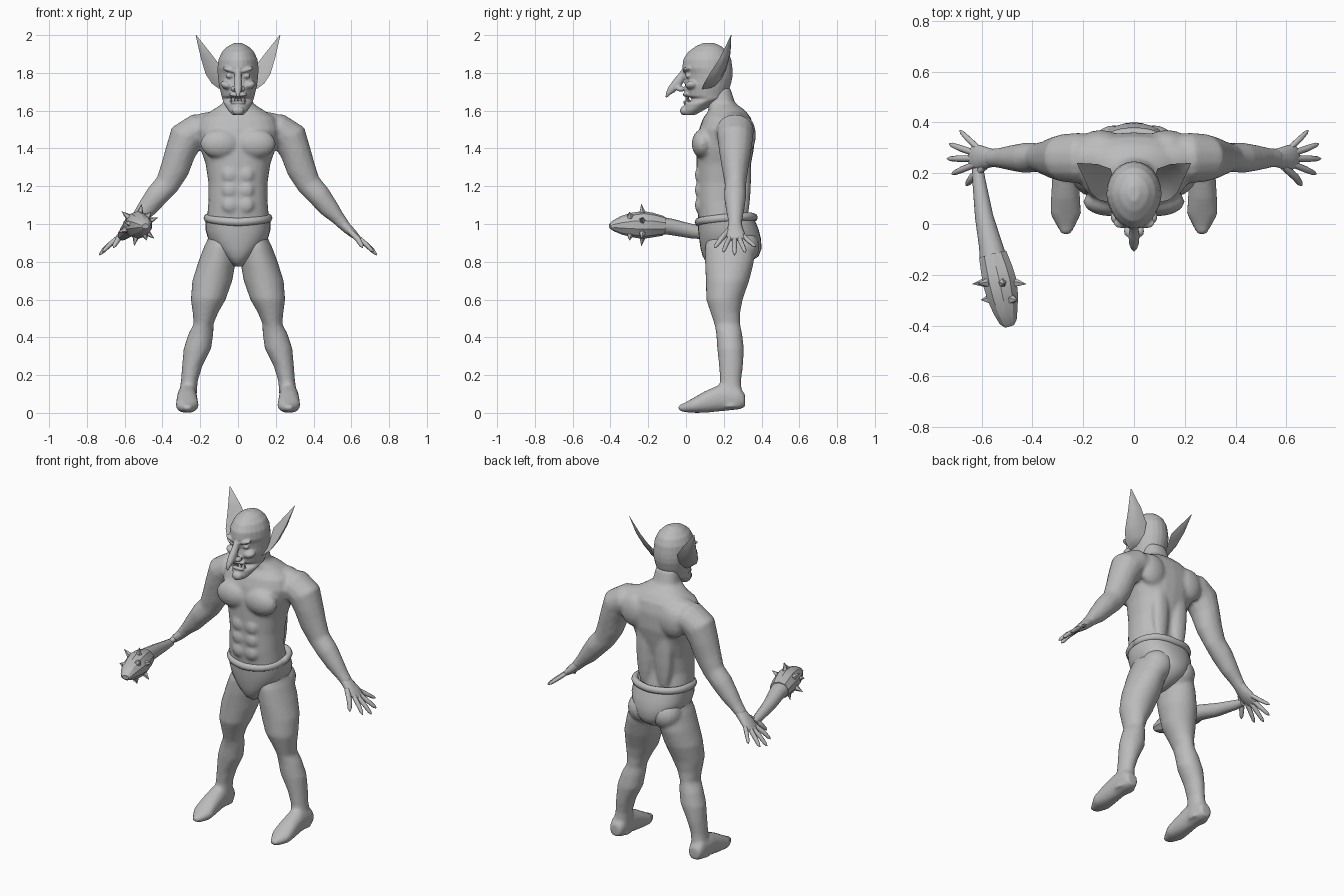
import bpy, bmesh, math
from mathutils import Vector, Matrix

grey = bpy.data.materials.new("grey_skin")
grey.diffuse_color = (0.5, 0.5, 0.5, 1)


def loft(bm, rings):
    """Skin a list of equal-length point rings and cap both ends."""
    vs = [[bm.verts.new(p) for p in ring] for ring in rings]
    n = len(vs[0])
    for a, b in zip(vs, vs[1:]):
        for i in range(n):
            j = (i + 1) % n
            bm.faces.new((a[i], a[j], b[j], b[i]))
    bm.faces.new(vs[0])
    bm.faces.new(vs[-1])


def unit(i, n, p):
    t = 2 * math.pi * i / n
    c, s = math.cos(t), math.sin(t)
    return math.copysign(abs(c) ** p, c), math.copysign(abs(s) ** p, s)


def slices(bm, rows, axis="z", side=1, n=24, p=0.9, taper=0.0):
    """Rows are (position, x0, x1, b0, b1) sections stacked along z or y."""
    rings = []
    for pos, x0, x1, b0, b1 in rows:
        ring = []
        for i in range(n):
            u, v = unit(i, n, p)
            x = (x0 + x1) / 2 + u * (x1 - x0) / 2 * (1 - taper * max(0, -v))
            b = (b0 + b1) / 2 + v * (b1 - b0) / 2
            ring.append((side * x, b, pos) if axis == "z" else (side * x, pos, b))
        rings.append(ring)
    loft(bm, rings)


def tube(bm, pts, up=(0, 1, 0), side=1, n=14):
    """Points are (x, y, z, radius along up, radius across)."""
    c = [Vector((side * q[0], q[1], q[2])) for q in pts]
    rings = []
    for k, q in enumerate(pts):
        t = (c[min(k + 1, len(c) - 1)] - c[max(k - 1, 0)]).normalized()
        across = t.cross(Vector(up)).normalized()
        u = across.cross(t)
        ring = []
        for i in range(n):
            a, b = unit(i, n, 1)
            ring.append(c[k] + u * a * q[3] + across * b * q[4])
        rings.append(ring)
    loft(bm, rings)


def blob(bm, x, y, z, rx, ry, rz, tilt=0):
    m = (Matrix.Translation((x, y, z)) @ Matrix.Rotation(tilt, 4, "Y")
         @ Matrix.Diagonal((rx, ry, rz, 1)))
    bmesh.ops.create_uvsphere(bm, u_segments=16, v_segments=10, radius=1, matrix=m)


def finish(name, bm, voxel=0, smooth=3, angle=50):
    bmesh.ops.recalc_face_normals(bm, faces=bm.faces)
    me = bpy.data.meshes.new(name)
    bm.to_mesh(me)
    bm.free()
    me.materials.append(grey)
    ob = bpy.data.objects.new(name, me)
    bpy.context.collection.objects.link(ob)
    bpy.ops.object.select_all(action="DESELECT")
    ob.select_set(True)
    bpy.context.view_layer.objects.active = ob
    bpy.ops.object.shade_smooth_by_angle(angle=math.radians(angle))
    if voxel:  # fuse overlapping volumes into one skin
        r = ob.modifiers.new("fuse", "REMESH")
        r.mode, r.voxel_size, r.use_smooth_shade = "VOXEL", voxel, True
        s = ob.modifiers.new("soften", "SMOOTH")
        s.factor, s.iterations = 0.5, smooth
    return ob


def sym(rows):
    return [(z, -w, w, a, b) for z, w, a, b in rows]


# Body: torso, neck, arms, legs and feet fused together
bm = bmesh.new()
slices(bm, sym([(.80, .05, .14, .30), (.88, .14, .10, .36), (.95, .163, .08, .36),
                (1.02, .165, .065, .33), (1.12, .157, .058, .31), (1.22, .157, .058, .322),
                (1.32, .172, .055, .345), (1.40, .20, .055, .36), (1.50, .22, .068, .36),
                (1.56, .20, .09, .345), (1.60, .14, .12, .315), (1.64, .078, .115, .26),
                (1.72, .066, .11, .235)]), p=0.85)
for s in (1, -1):
    blob(bm, s * .095, .088, 1.425, .105, .058, .078)             # chest
    for z in (1.10, 1.18, 1.26):
        blob(bm, s * .043, .07, z, .042, .024, .042)              # abdomen
    blob(bm, s * .065, .31, 1.27, .055, .035, .26)                # back muscle
    blob(bm, s * .13, .315, 1.47, .09, .055, .10)                 # shoulder blade
    blob(bm, s * .14, .255, 1.56, .13, .06, .035, s * .12)        # trapezius
    blob(bm, s * .08, .30, .88, .09, .09, .09)                    # buttock
    blob(bm, s * .178, .17, .50, .035, .028, .04)                 # knee
    tube(bm, [(.13, .26, 1.49, .09, .08), (.22, .26, 1.495, .10, .09),
              (.275, .26, 1.455, .095, .096), (.305, .26, 1.38, .085, .082),
              (.335, .26, 1.29, .07, .078), (.375, .262, 1.21, .057, .066),
              (.43, .26, 1.15, .06, .062), (.485, .26, 1.08, .05, .052),
              (.53, .26, 1.03, .04, .037), (.57, .26, .985, .036, .03)], side=s)
    slices(bm, [(.94, .02, .15, .12, .34), (.88, .01, .18, .10, .36),
                (.80, .012, .21, .10, .36), (.70, .03, .242, .105, .335),
                (.60, .065, .25, .107, .30), (.53, .105, .24, .13, .287),
                (.47, .13, .235, .15, .287), (.42, .13, .262, .16, .297),
                (.34, .142, .288, .165, .307), (.25, .188, .296, .175, .302),
                (.17, .213, .302, .18, .292), (.10, .218, .313, .17, .297),
                (.03, .215, .322, .17, .305)], side=s, p=1)
    slices(bm, [(.312, .235, .305, .03, .10), (.28, .222, .318, .018, .14),
                (.18, .217, .322, .008, .15), (.10, .212, .327, 0, .115),
                (.04, .208, .33, 0, .08), (-.01, .232, .303, .004, .052),
                (-.042, .25, .285, .015, .04)], axis="y", side=s)
finish("body", bm, voxel=.011, smooth=4)

# Head with brow, cheeks, hooked nose, open mouth and chin
bm = bmesh.new()
slices(bm, sym([(1.578, .03, -.012, .05), (1.60, .052, -.018, .09), (1.635, .074, -.008, .15),
                (1.648, .079, .005, .18), (1.655, .082, .03, .19), (1.668, .085, .03, .21),
                (1.675, .087, .002, .215), (1.73, .10, -.008, .235), (1.77, .106, .0, .245),
                (1.80, .108, -.004, .247), (1.825, .109, -.02, .246), (1.87, .104, -.015, .24),
                (1.91, .086, .01, .222), (1.94, .056, .05, .19), (1.958, .02, .09, .15)]),
       p=1, taper=.12)
tube(bm, [(0, .01, 1.83, .02, .02), (0, -.02, 1.785, .022, .018), (0, -.047, 1.745, .027, .022),
          (0, -.077, 1.712, .022, .02), (0, -.095, 1.69, .013, .012),
          (0, -.106, 1.668, .004, .004)], up=(0, -1, 0))
blob(bm, 0, -.012, 1.60, .032, .02, .024)
blob(bm, 0, -.002, 1.645, .042, .014, .009)
blob(bm, 0, .0, 1.685, .05, .018, .012)
for s in (1, -1):
    blob(bm, s * .043, .004, 1.815, .042, .022, .012, -s * .3)
    blob(bm, s * .045, .012, 1.785, .02, .016, .014)
    blob(bm, s * .06, .03, 1.735, .034, .035, .022, -s * .3)
    blob(bm, s * .024, -.028, 1.715, .016, .024, .015)
finish("head", bm, voxel=.006, smooth=2)

# Teeth in the open mouth
bm = bmesh.new()
for x, d in ((-.036, 1), (.036, 1), (-.018, -1), (.018, -1), (0, -1)):
    y = .004 + abs(x) * .35
    tube(bm, [(x, y, 1.661 - d * .014, .007, .007), (x, y - .004, 1.661 + d * .012, .001, .001)], n=6)
finish("teeth", bm)

# Pointed cupped ears
bm = bmesh.new()
edges = [((.10, .085, 1.715), (.075, .16, 1.725), .012), ((.14, .095, 1.745), (.085, .19, 1.77), .024),
         ((.172, .125, 1.795), (.092, .218, 1.835), .03), ((.197, .18, 1.88), (.145, .236, 1.905), .02),
         ((.224, .237, 1.998), (.221, .24, 2.0), .001)]
for s in (1, -1):
    rings = []
    for a, b, depth in edges:
        a, b = Vector(a), Vector(b)
        out = Vector((.82, .57, 0)) * depth
        ring = [a, a.lerp(b, .25) + out * .8, a.lerp(b, .5) + out, a.lerp(b, .75) + out * .8,
                b, a.lerp(b, .75) + out * .2, a.lerp(b, .5) + out * .3, a.lerp(b, .25) + out * .2]
        rings.append([(s * q.x, q.y, q.z) for q in ring])
    loft(bm, rings)
finish("ears", bm, angle=70)

# Open hands with five spread fingers
fingers = [((.59, .225, .965), (.635, .185, .92), (.66, .152, .875), .015),
           ((.625, .235, .935), (.675, .215, .895), (.717, .197, .852), .013),
           ((.63, .258, .93), (.685, .257, .885), (.735, .257, .836), .013),
           ((.63, .28, .932), (.68, .297, .89), (.727, .315, .85), .013),
           ((.61, .295, .945), (.65, .332, .91), (.685, .368, .88), .012)]
for s, name in ((1, "left_hand"), (-1, "right_hand")):
    bm = bmesh.new()
    tube(bm, [(.55, .26, 1.005, .034, .03), (.58, .26, .975, .042, .027),
              (.61, .262, .948, .05, .022), (.637, .264, .925, .045, .014),
              (.648, .264, .915, .03, .008)], side=s)
    for a, b, c, r in fingers:
        m = Vector(b).lerp(Vector(c), .75)
        tube(bm, [(*a, r, r), (*b, r, r), (*m, r * .75, r * .75), (*c, .003, .003)], side=s, n=8)
    finish(name, bm)

# Briefs
bm = bmesh.new()
slices(bm, sym([(.775, .022, .14, .28), (.80, .05, .105, .34), (.83, .085, .088, .385),
                (.87, .125, .077, .40), (.92, .158, .07, .397), (.97, .172, .064, .385),
                (1.03, .172, .062, .36)]), p=.85, n=32)
finish("briefs", bm)

# Rolled waistband, dipping at the front
bm = bmesh.new()
rings = []
for i in range(41):
    t = 2 * math.pi * i / 40
    u, v = unit(i, 40, .85) if i < 40 else unit(0, 40, .85)
    z = 1.022 + .012 * v + .01 * abs(u)
    out = Vector((math.cos(t), math.sin(t), 0))
    c = Vector((.162 * u, .213 + .147 * v, z))
    rings.append([c + out * .02 * math.cos(k * math.pi / 4)
                  + Vector((0, 0, .022 * math.sin(k * math.pi / 4))) for k in range(8)])
loft(bm, rings)
bmesh.ops.remove_doubles(bm, verts=bm.verts, dist=1e-5)
finish("waistband", bm)

# Club handle
bm = bmesh.new()
tube(bm, [(-.615, .22, .935, .022, .022), (-.61, .17, .94, .027, .026),
          (-.59, .03, .962, .038, .036), (-.565, -.08, .985, .043, .046),
          (-.553, -.14, .993, .046, .054)], up=(0, 0, 1), n=12)
finish("club_handle", bm)

# Club head
bm = bmesh.new()
tube(bm, [(-.556, -.12, .99, .052, .058), (-.54, -.18, .994, .066, .066),
          (-.528, -.23, .995, .074, .07), (-.516, -.29, .995, .064, .064),
          (-.505, -.345, .993, .048, .05), (-.495, -.385, .99, .028, .036),
          (-.49, -.402, .988, .014, .02)], up=(0, 0, 1), n=10)
finish("club_head", bm, angle=25)

# Club spikes
bm = bmesh.new()
for k in range(9):
    t = k * 2 * math.pi / 6 + (.35 if k < 6 else .9)
    if k >= 6:
        t = (k - 6) * 2 * math.pi / 3 + .9
    c = Vector((-.53, -.225, .995)) if k < 6 else Vector((-.515, -.29, .995))
    reach = .112 if k < 6 else .088
    d = Vector((math.cos(t), -.1, math.sin(t)))
    a, b = c + d * .045, c + d * reach
    tube(bm, [(*a, .026, .026), (*b, .001, .001)], n=5)
finish("club_spikes", bm, angle=20)
